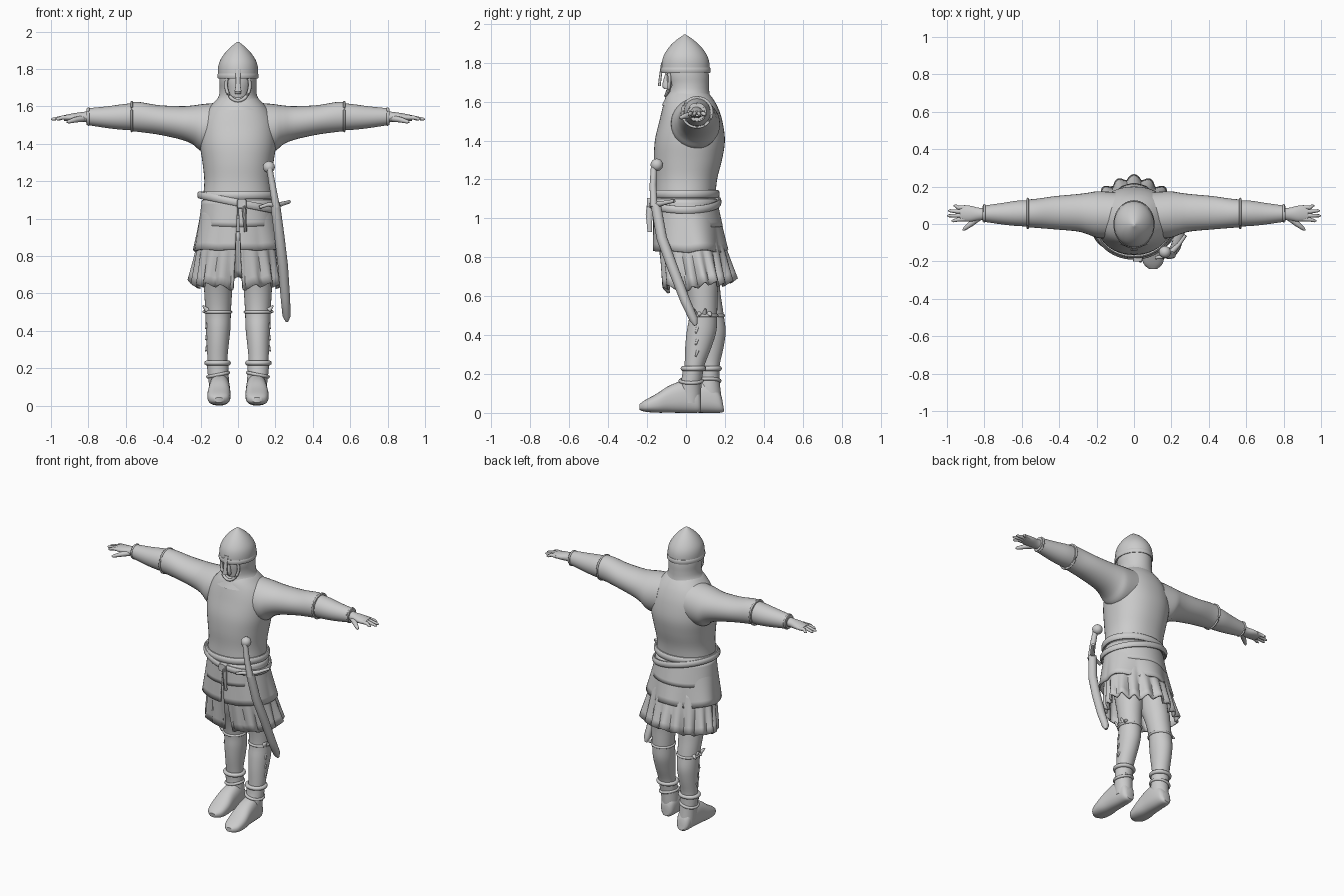
import bpy, bmesh
from math import sin, cos, pi, copysign, radians
from mathutils import Vector

cube = bpy.data.objects.get("Cube")
if cube:
    bpy.data.objects.remove(cube, do_unlink=True)

# single matte colour
grey = bpy.data.materials.new("plain grey")
grey.use_nodes = True
colour = (0.6, 0.6, 0.6, 1)
grey.diffuse_color = colour
grey.node_tree.nodes["Principled BSDF"].inputs["Base Color"].default_value = colour
parts = []


def finish(name, bm, mirror=False, thickness=0):
    """Turn a bmesh into a shaded object."""
    bmesh.ops.recalc_face_normals(bm, faces=bm.faces)
    mesh = bpy.data.meshes.new(name)
    bm.to_mesh(mesh)
    bm.free()
    mesh.materials.append(grey)
    obj = bpy.data.objects.new(name, mesh)
    bpy.context.collection.objects.link(obj)
    if thickness:
        shell = obj.modifiers.new("thickness", "SOLIDIFY")
        shell.thickness = thickness
    if mirror:
        obj.modifiers.new("mirror", "MIRROR")
    parts.append(obj)
    return obj


def skin(rings, closed=False, cap=True):
    """Bridge rings of points with quads."""
    bm = bmesh.new()
    loops = [[bm.verts.new(p) for p in ring] for ring in rings]
    pairs = list(zip(loops, loops[1:]))
    if closed:
        pairs.append((loops[-1], loops[0]))
    for a, b in pairs:
        for i in range(len(a)):
            j = (i + 1) % len(a)
            bm.faces.new((a[i], a[j], b[j], b[i]))
    if cap and not closed:
        bm.faces.new(loops[0])
        bm.faces.new(loops[-1])
    return bm


def smooth_rows(rows, steps=4):
    """Catmull-Rom interpolation between section rows."""
    rows = [Vector(r) for r in rows]
    result = []
    for i in range(len(rows) - 1):
        b, c = rows[i], rows[i + 1]
        a, d = rows[max(i - 1, 0)], rows[min(i + 2, len(rows) - 1)]
        for k in range(steps):
            t = k / steps
            result.append(b + ((c - a) + ((a * 2 - b * 5 + c * 4 - d)
                          + (b * 3 - a - c * 3 + d) * t) * t) * (t / 2))
    return result + [rows[-1]]


def loft(name, axis, rows, square=2, sides=32, fit=None, hole=None, **options):
    """Rows are: position along axis, two centres, two radii."""
    def point(row, angle):
        u, v = (copysign(abs(f) ** (2 / square), f) for f in (cos(angle), sin(angle)))
        t, u, v = row[0], row[1] + u * row[3], row[2] + v * row[4]
        p = Vector({"x": (t, u, v), "y": (u, t, v), "z": (u, v, t)}[axis])
        return fit(p) if fit else p
    bm = skin([[point(r, 2 * pi * i / sides) for i in range(sides)] for r in smooth_rows(rows)])
    if hole:
        doomed = [f for f in bm.faces if hole(f.calc_center_median())]
        bmesh.ops.delete(bm, geom=doomed, context="FACES")
    return finish(name, bm, **options)


def tube(name, points, radii, closed=False, sides=10, flat=1, **options):
    """Sweep a round or flattened section along points."""
    points = [Vector(p) for p in points]
    n = len(points)
    rings = []
    for i, p in enumerate(points):
        ahead = points[(i + 1) % n] if closed else points[min(i + 1, n - 1)]
        behind = points[i - 1] if closed else points[max(i - 1, 0)]
        tangent = (ahead - behind).normalized()
        up = Vector((0, 0, 1)) if abs(tangent.z) < 0.8 else Vector((0, 1, 0))
        across = tangent.cross(up).normalized()
        up = across.cross(tangent)
        r = radii[min(i, len(radii) - 1)]
        rings.append([p + across * (r * flat * cos(2 * pi * k / sides))
                      + up * (r * sin(2 * pi * k / sides)) for k in range(sides)])
    return finish(name, skin(rings, closed), **options)


def oval(centre, rx, ry, tilt=0, count=48):
    x, y, z = centre
    return [(x + rx * cos(a), y + ry * sin(a), z + tilt * rx * cos(a))
            for a in (2 * pi * i / count for i in range(count))]


def tier(name, top, bottom, pleats=0, depth=0, gap=0, hem=0):
    """Flared skirt layer, optionally pleated and split at the front."""
    count, steps = 112, 6
    bm = bmesh.new()
    rows = []
    for s in range(steps + 1):
        t = s / steps
        z, yc, rx, ry = Vector(top).lerp(Vector(bottom), t)
        opening = gap * (0.3 + 0.7 * t)
        row = []
        for i in range(count + 1):
            a = -pi / 2 + opening + (2 * pi - 2 * opening) * i / count
            fold = depth * t * (abs(sin(a * pleats / 2)) + 0.4 * sin(a * 5) - 0.5)
            row.append(bm.verts.new(((rx + fold) * cos(a), yc + (ry + fold) * sin(a),
                                     z + t * (hem * sin(a) + fold * 0.8))))
        rows.append(row)
    for a, b in zip(rows, rows[1:]):
        for i in range(count):
            bm.faces.new((a[i], a[i + 1], b[i + 1], b[i]))
    finish(name, bm, thickness=0.012)


# body and layered skirt
loft("torso", "z", [(1, 0, 0, .19, .155), (1.1, 0, -.005, .188, .157), (1.2, 0, 0, .18, .16),
                    (1.3, 0, .01, .19, .175), (1.4, 0, .02, .204, .18), (1.5, 0, .025, .2, .162),
                    (1.57, 0, .022, .172, .142), (1.62, 0, .015, .13, .12),
                    (1.66, 0, .01, .09, .09)], square=2.2, sides=48)
tier("hip_band", (1.1, -.005, .193, .163), (.96, .008, .214, .182), depth=.006, gap=.03)
tier("upper_skirt", (1.06, -.002, .195, .165), (.83, .018, .24, .187), pleats=6, depth=.014, gap=.06)
tier("lower_skirt", (.93, .015, .205, .165), (.65, .062, .25, .178), pleats=18, depth=.03, gap=.13,
     hem=.02)
tube("waist_belt", oval((0, -.005, 1.125), .196, .166), [.022], closed=True, flat=.55)
tube("sword_belt", oval((0, -.004, 1.085), .207, .176, tilt=-.2), [.02], closed=True, flat=.55)
tube("belt_end", [(.03, -.18, 1.09), (.035, -.19, 1.02), (.04, -.186, .93)], [.02, .018, .012], flat=.6)
loft("belt_buckle", "y", [(-.2, .02, 1.08, .024, .024), (-.17, .02, 1.08, .026, .026)], square=5)

# head, hood and helmet
loft("head", "z", [(1.58, 0, -.02, .03, .04), (1.63, 0, -.025, .055, .06), (1.68, 0, -.012, .07, .082),
                   (1.74, 0, -.01, .08, .09), (1.82, 0, 0, .08, .09)])


def face_opening(p):
    return p.y < 0 and (p.x / .064) ** 2 + ((p.z - 1.715) / .085) ** 2 < 1


loft("mail_hood", "z", [(1.58, 0, .012, .152, .137), (1.615, 0, .01, .13, .118),
                        (1.65, 0, .012, .105, .108), (1.69, 0, .01, .098, .108),
                        (1.74, 0, .004, .1, .113), (1.82, 0, 0, .095, .105)],
     sides=64, hole=face_opening, thickness=.012)
rim = []
for i in range(32):
    a = 2 * pi * i / 32
    x, z = .064 * cos(a), 1.715 + .085 * sin(a)
    rim.append((x, -.103 + 4.5 * x * x, z))
tube("face_rim", rim, [.009], closed=True)
loft("nose", "z", [(1.665, 0, -.1, .016, .012), (1.685, 0, -.1, .016, .022),
                   (1.75, 0, -.095, .008, .01)], sides=12)
loft("helmet", "z", [(1.75, 0, -.002, .106, .124), (1.8, 0, -.002, .107, .122),
                     (1.84, 0, -.003, .098, .11), (1.88, 0, -.004, .074, .083),
                     (1.915, 0, -.005, .042, .047), (1.945, 0, -.006, .004, .004)], sides=48)
tube("helmet_rim", oval((0, -.002, 1.762), .105, .124), [.015], closed=True, flat=.35)
loft("nasal_guard", "z", [(1.68, 0, -.136, .019, .008), (1.72, 0, -.133, .013, .007),
                          (1.8, 0, -.121, .014, .007)], square=4, sides=16)

# arms and hands
loft("upper_arm", "x", [(.1, .045, 1.49, .125, .13), (.19, .05, 1.485, .125, .127),
                        (.24, .055, 1.5, .113, .105), (.3, .06, 1.511, .1, .09),
                        (.42, .06, 1.527, .089, .079), (.52, .057, 1.542, .078, .08),
                        (.575, .057, 1.546, .074, .078)], mirror=True)
loft("forearm", "x", [(.55, .057, 1.545, .07, .073), (.62, .057, 1.543, .068, .068),
                      (.7, .055, 1.542, .058, .058), (.81, .055, 1.545, .042, .044)], mirror=True)
for x, r in ((.568, .078), (.8, .044)):
    ring = [(x, .057 + r * cos(a), 1.545 + r * sin(a)) for a in (pi * k / 14 for k in range(28))]
    tube("sleeve_hem", ring, [.006], closed=True, mirror=True)
loft("hand", "x", [(.78, .055, 1.545, .032, .032), (.83, .053, 1.543, .034, .027),
                   (.88, .055, 1.541, .043, .022), (.93, .057, 1.538, .04, .015)], mirror=True)
for i, tip in enumerate((.975, 1, .995, .965)):
    y = .026 + .021 * i
    tube("finger", [(.9, y, 1.54), (.94, y - .002, 1.54), (tip - .01, y + .006 * (i - 1.5), 1.532),
                    (tip, y + .006 * (i - 1.5), 1.53)], [.012, .011, .008, .003], mirror=True)
tube("thumb", [(.83, .035, 1.535), (.87, .002, 1.528), (.905, -.025, 1.518), (.915, -.033, 1.515)],
     [.018, .015, .01, .004], mirror=True)


# legs in a walking stance, right foot set back
def build_leg(label, side, setback):
    def stance(p):
        p = Vector(p)
        return Vector((side * p.x, p.y + setback * max(0, 1 - p.z / .7), p.z))

    def strap(name, centre, rx, ry, r, tilt=0):
        tube(label + name, [stance(p) for p in oval(centre, rx, ry, tilt, 32)], [r], closed=True)

    loft(label + "leg", "z", [(.9, .098, .04, .085, .1), (.7, .104, .075, .08, .09),
                              (.6, .106, .085, .074, .077), (.5, .106, .088, .068, .072),
                              (.42, .106, .08, .066, .076), (.34, .108, .064, .06, .068),
                              (.25, .11, .045, .053, .052), (.18, .108, .036, .05, .047)], fit=stance)
    loft(label + "boot_shaft", "z", [(.05, .1, .02, .05, .055), (.12, .102, .02, .054, .058),
                                     (.18, .107, .03, .056, .052), (.235, .109, .038, .058, .053)],
         fit=stance)
    loft(label + "boot_foot", "y", [(.078, .098, .045, .025, .035), (.06, .098, .062, .044, .061),
                                    (0, .098, .082, .054, .082), (-.08, .1, .072, .058, .071),
                                    (-.15, .102, .05, .062, .049), (-.21, .102, .036, .052, .03),
                                    (-.24, .102, .03, .022, .014)], square=2.5, fit=stance)
    strap("boot_cuff", (.109, .038, .228), .058, .053, .013)
    strap("ankle_strap", (.106, .026, .165), .055, .056, .009, -.2)
    strap("knee_strap", (.106, .087, .5), .068, .072, .008)
    # ragged ties beside the knee
    for k in range(4):
        base = (.165, .045 + .025 * k, .51)
        end = (.188, .04 + .03 * k, .535 - .035 * (k % 2))
        tube(label + "knee_tie", [stance(base), stance(end)], [.014, .004])
    for k in range(3):
        z = .44 - .06 * k
        tube(label + "shin_lace", [stance((.164, .06, z)), stance((.172, .05, z - .03))], [.008, .004])


build_leg("left_", 1, 0)
build_leg("right_", -1, .12)

# sheathed sword on the left hip
tube("sword_grip", [(.168, -.165, 1.27), (.185, -.17, 1.17), (.205, -.165, 1.06)], [.016, .018, .02])
pommel = bmesh.new()
bmesh.ops.create_uvsphere(pommel, u_segments=20, v_segments=12, radius=.032)
bmesh.ops.translate(pommel, verts=pommel.verts, vec=(.165, -.15, 1.275))
finish("sword_pommel", pommel)
tube("sword_guard", [(.115, -.18, 1.06), (.16, -.175, 1.075), (.2, -.15, 1.07), (.24, -.11, 1.08),
                     (.275, -.06, 1.09)], [.009, .011, .017, .011, .009])
tube("scabbard", [(.2, -.155, 1.07), (.222, -.125, .9), (.24, -.07, .75), (.253, -.005, .58),
                  (.26, .04, .48), (.262, .05, .45)], [.026, .027, .027, .025, .022, .008], sides=16)

# smooth shading with crisp edges
bpy.ops.object.select_all(action="DESELECT")
for obj in parts:
    obj.select_set(True)
bpy.context.view_layer.objects.active = parts[0]
bpy.ops.object.shade_smooth_by_angle(angle=radians(40))
